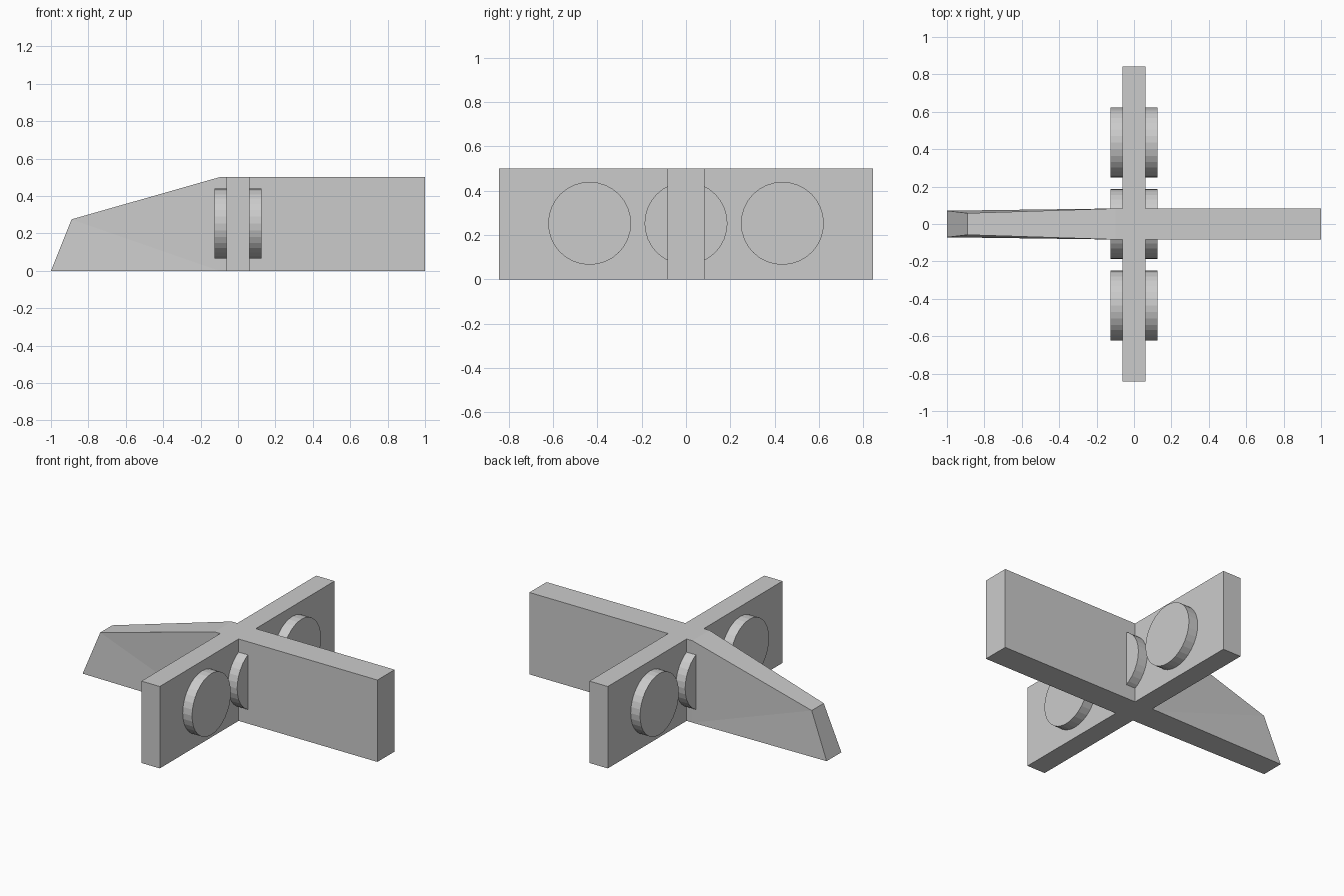
import bpy, bmesh, math

if "Cube" in bpy.data.objects:
    bpy.data.objects.remove(bpy.data.objects["Cube"])

HEIGHT = 0.5
MID_Z = 0.253
DISC_Y = (-0.435, 0.0, 0.435)


def new_object(name, bm):
    bmesh.ops.recalc_face_normals(bm, faces=bm.faces)
    mesh = bpy.data.meshes.new(name)
    bm.to_mesh(mesh)
    bm.free()
    ob = bpy.data.objects.new(name, mesh)
    bpy.context.collection.objects.link(ob)
    return ob


def loft(name, stations):
    # each station: bottom (x, half width), top (x, half width, z)
    bm = bmesh.new()
    rings = []
    for (xb, wb), (xt, wt, zt) in stations:
        pts = [(xb, -wb, 0), (xb, wb, 0), (xt, wt, zt), (xt, -wt, zt)]
        rings.append([bm.verts.new(p) for p in pts])
    for a, b in zip(rings, rings[1:]):
        for i in range(4):
            j = (i + 1) % 4
            bm.faces.new((a[i], a[j], b[j], b[i]))
    bm.faces.new(rings[0])
    bm.faces.new(rings[-1])
    # split the slightly twisted tapered sides
    bmesh.ops.recalc_face_normals(bm, faces=bm.faces)
    sides = [f for f in bm.faces
             if abs(f.normal.y) > 0.5 and f.calc_center_median().x < -0.2]
    bmesh.ops.triangulate(bm, faces=sides)
    return new_object(name, bm)


def drum(name, y, ry, rz, half_len):
    # round part lying along x
    bm = bmesh.new()
    bmesh.ops.create_cone(bm, cap_ends=True, segments=32, radius1=1, radius2=1, depth=2)
    for v in bm.verts:
        x, yy, z = v.co
        v.co = (z * half_len, y + yy * ry, MID_Z + x * rz)
    return new_object(name, bm)


def boolean(target, other, operation):
    mod = target.modifiers.new(operation.lower(), 'BOOLEAN')
    mod.operation = operation
    mod.solver = 'EXACT'
    mod.object = other
    bpy.context.view_layer.objects.active = target
    bpy.ops.object.modifier_apply(modifier=mod.name)
    bpy.data.objects.remove(other)


# Long bar with its tapered, cut-off left arm
long_bar = loft("long_bar", [
    ((1.0, 0.083), (1.0, 0.083, HEIGHT)),
    ((-0.1, 0.083), (-0.1, 0.083, HEIGHT)),
    ((-1.0, 0.071), (-0.89, 0.058, 0.275)),
])

# Cross bar with three through holes
bm = bmesh.new()
bmesh.ops.create_cube(bm, size=1)
for v in bm.verts:
    v.co = (v.co.x * 0.124, v.co.y * 1.686, (v.co.z + 0.5) * HEIGHT)
frame = new_object("cross_frame", bm)
for y in DISC_Y:
    boolean(frame, drum("hole_cutter", y, 0.188, 0.197, 0.2), 'DIFFERENCE')

# Merge both bars
boolean(frame, long_bar, 'UNION')

# Discs seated in the holes
for label, y in zip(("front", "middle", "back"), DISC_Y):
    drum(label + "_disc", y, 0.187, 0.187, 0.125)
